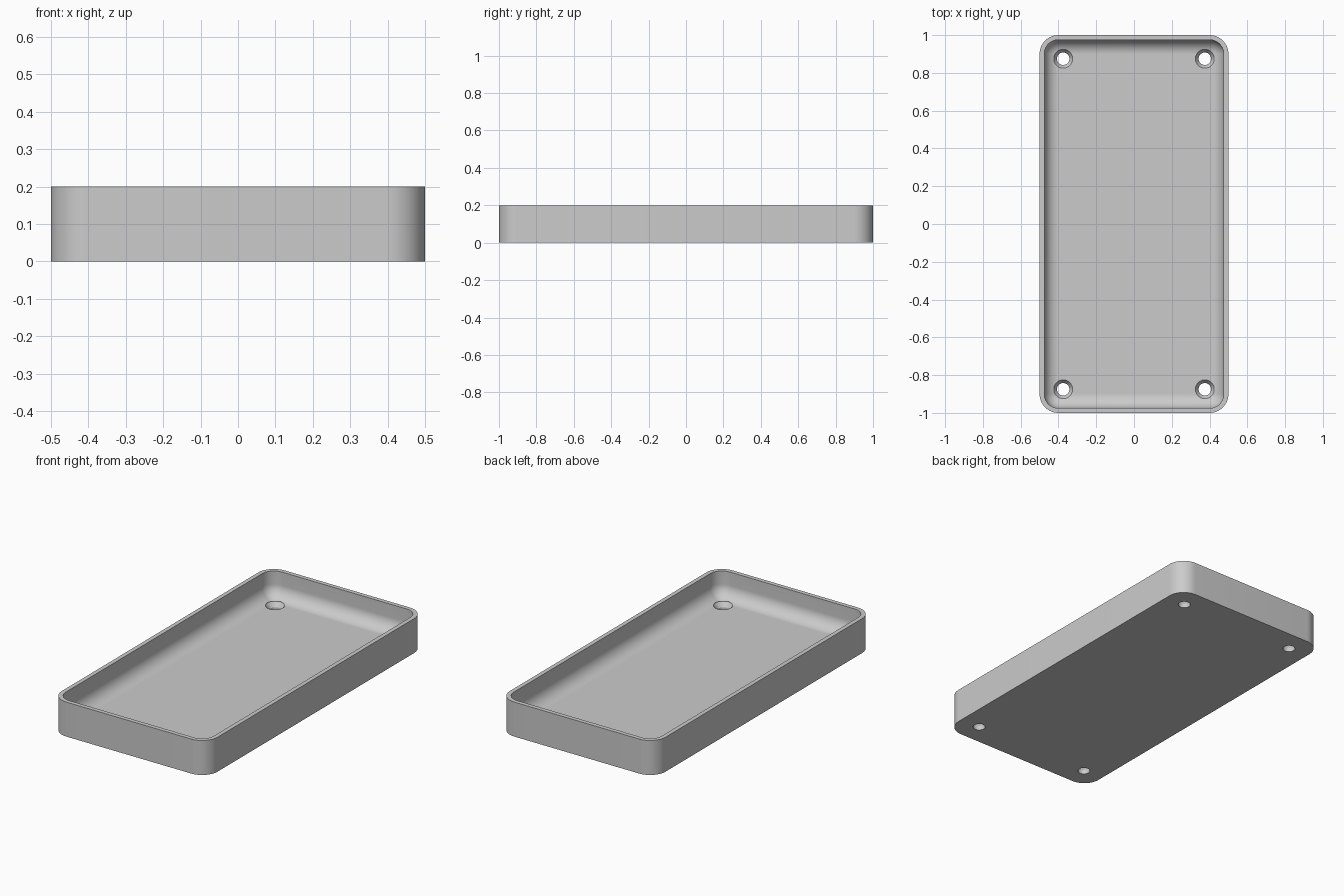
import bpy, bmesh
from math import sin, cos, pi, radians

cube = bpy.data.objects.get("Cube")
if cube:
    bpy.data.objects.remove(cube, do_unlink=True)

HALF_X, HALF_Y, HEIGHT = 0.5, 1.0, 0.2
CORNER, WALL, FLOOR = 0.1, 0.025, 0.05
FILLET = CORNER - WALL
STEPS = 16

grey = bpy.data.materials.new("light grey")
grey.use_nodes = True
colour = (0.6, 0.6, 0.6, 1)
grey.diffuse_color = colour
grey.node_tree.nodes["Principled BSDF"].inputs["Base Color"].default_value = colour


def make_object(name, bm):
    bmesh.ops.remove_doubles(bm, verts=bm.verts, dist=1e-5)
    bmesh.ops.recalc_face_normals(bm, faces=bm.faces)
    mesh = bpy.data.meshes.new(name)
    bm.to_mesh(mesh)
    bm.free()
    mesh.materials.append(grey)
    obj = bpy.data.objects.new(name, mesh)
    bpy.context.collection.objects.link(obj)
    return obj


def loft(bm, rings):
    """Skin a stack of closed rings and cap both ends."""
    loops = [[bm.verts.new(p) for p in ring] for ring in rings]
    for a, b in zip(loops, loops[1:]):
        for i in range(len(a)):
            j = (i + 1) % len(a)
            bm.faces.new((a[i], a[j], b[j], b[i]))
    bm.faces.new(loops[0])
    bm.faces.new(loops[-1])


def rounded_rectangle(inset, z):
    radius = CORNER - inset
    points = []
    for k, (sx, sy) in enumerate([(1, 1), (-1, 1), (-1, -1), (1, -1)]):
        for i in range(STEPS + 1):
            a = (k + i / STEPS) * pi / 2
            points.append((sx * (HALF_X - CORNER) + radius * cos(a),
                           sy * (HALF_Y - CORNER) + radius * sin(a), z))
    return points


def circle(x, y, r, z, n=48):
    return [(x + r * cos(2 * pi * i / n), y + r * sin(2 * pi * i / n), z) for i in range(n)]


# Tray shell: outer wall, flat rim, inner wall and rounded fillet down to the floor
sections = [(0, 0), (0, HEIGHT), (WALL, HEIGHT)]
for i in range(STEPS + 1):
    a = i / STEPS * pi / 2
    sections.append((CORNER - FILLET * cos(a), FLOOR + FILLET * (1 - sin(a))))
bm = bmesh.new()
loft(bm, [rounded_rectangle(inset, z) for inset, z in sections])
tray = make_object("tray", bm)

# Countersunk screw holes in the four corners
bm = bmesh.new()
for x in (-0.375, 0.375):
    for y in (-0.875, 0.875):
        profile = [(0.033, -0.05), (0.033, 0.025), (0.05, FLOOR), (0.05, 0.1)]
        loft(bm, [circle(x, y, r, z) for r, z in profile])
cutter = make_object("hole_cutter", bm)
cutter.hide_render = True

cut = tray.modifiers.new("screw holes", 'BOOLEAN')
cut.operation = 'DIFFERENCE'
cut.solver = 'EXACT'
cut.object = cutter
bpy.ops.object.select_all(action='DESELECT')
tray.select_set(True)
bpy.context.view_layer.objects.active = tray
bpy.ops.object.modifier_apply(modifier=cut.name)
bpy.data.objects.remove(cutter, do_unlink=True)
bpy.ops.object.shade_smooth_by_angle(angle=radians(25))
